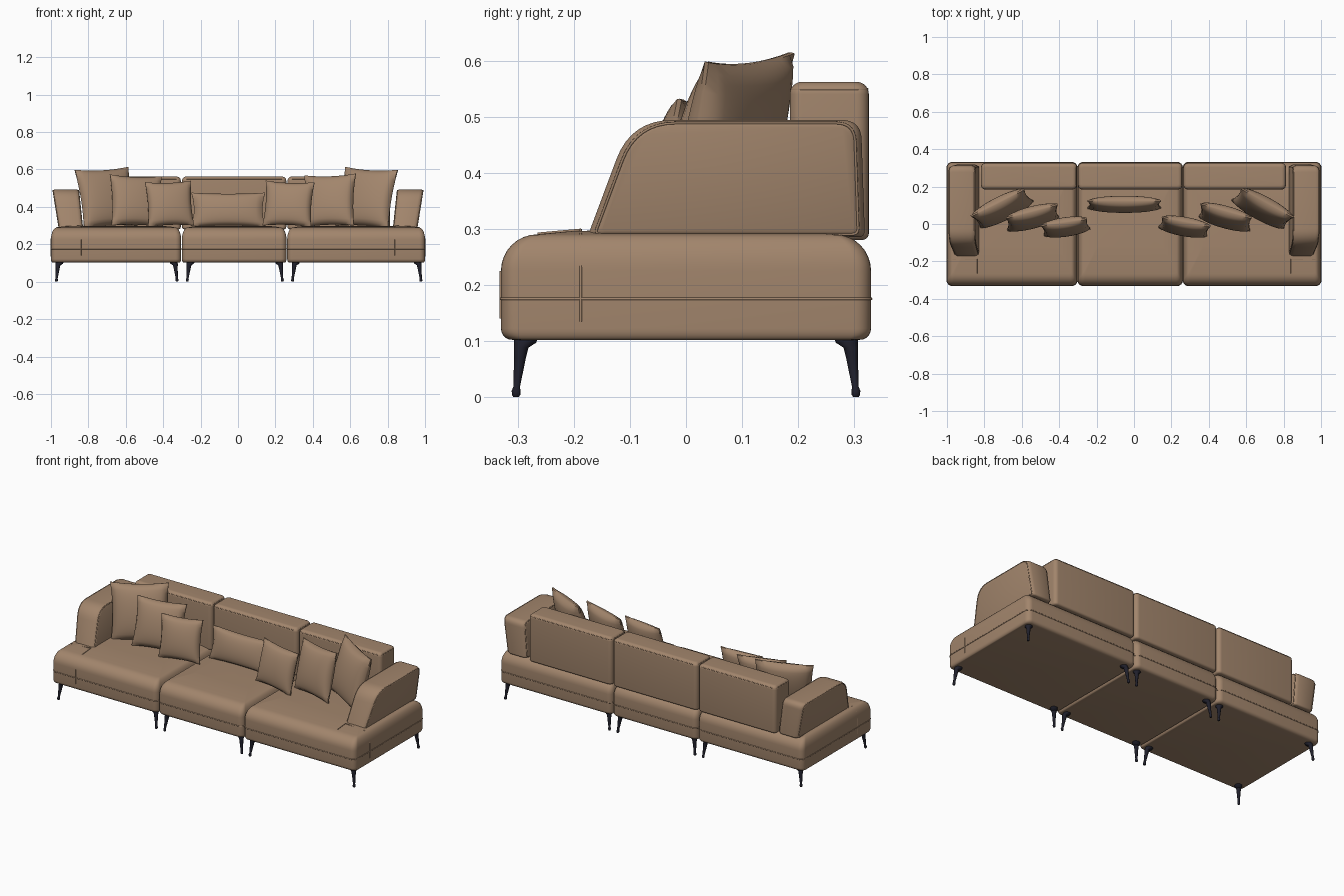
import bpy, bmesh
from math import sin, cos, pi, radians
from mathutils import Matrix, Vector

if "Cube" in bpy.data.objects:
    bpy.data.objects.remove(bpy.data.objects["Cube"])


def material(name, rgb, rough):
    m = bpy.data.materials.new(name)
    m.use_nodes = True
    m.diffuse_color = (*rgb, 1)
    node = m.node_tree.nodes["Principled BSDF"]
    node.inputs["Base Color"].default_value = (*rgb, 1)
    node.inputs["Roughness"].default_value = rough
    return m


FABRIC = material("tan fabric", (0.36, 0.235, 0.15), 0.8)
METAL = material("dark metal", (0.014, 0.014, 0.024), 0.4)


def finish(bm, name, mat, angle=40):
    bmesh.ops.recalc_face_normals(bm, faces=bm.faces)
    for f in bm.faces:
        f.smooth = True
    mesh = bpy.data.meshes.new(name)
    bm.to_mesh(mesh)
    bm.free()
    mesh.set_sharp_from_angle(angle=radians(angle))
    mesh.materials.append(mat)
    ob = bpy.data.objects.new(name, mesh)
    bpy.context.collection.objects.link(ob)
    return ob


def loft(name, rings, mat):
    """Skin a stack of equal-length point rings and cap both ends."""
    bm = bmesh.new()
    rows = [[bm.verts.new(p) for p in ring] for ring in rings]
    n = len(rows[0])
    for a, b in zip(rows, rows[1:]):
        for i in range(n):
            j = (i + 1) % n
            bm.faces.new((a[i], a[j], b[j], b[i]))
    bm.faces.new(rows[0])
    bm.faces.new(rows[-1])
    return finish(bm, name, mat)


def seam(name, points, closed=True, radius=0.0025):
    """Thin stitched piping along a path."""
    cu = bpy.data.curves.new(name, "CURVE")
    cu.dimensions = "3D"
    cu.bevel_depth = radius
    cu.bevel_resolution = 1
    sp = cu.splines.new("POLY")
    sp.points.add(len(points) - 1)
    for p, co in zip(sp.points, points):
        p.co = (*co, 1)
    sp.use_cyclic_u = closed
    cu.materials.append(FABRIC)
    bpy.context.collection.objects.link(bpy.data.objects.new(name, cu))


def round_rect(x0, x1, y0, y1, z, r, steps=6):
    pts = []
    corners = ((x1 - r, y1 - r), (x0 + r, y1 - r), (x0 + r, y0 + r), (x1 - r, y0 + r))
    for k, (cx, cy) in enumerate(corners):
        for s in range(steps + 1):
            a = (k + s / steps) * pi / 2
            pts.append((cx + r * cos(a), cy + r * sin(a), z))
    return pts


def block(name, box, r, top, bottom, squash=1.0, dome=0.0):
    """Upholstered block with separately rounded top, bottom and corners."""
    x0, x1, y0, y1, z0, z1 = box

    def ring(inset, z):
        ix = inset * squash
        return round_rect(x0 + ix, x1 - ix, y0 + inset, y1 - inset, z, max(r - ix * 0.6, 0.006))

    rings = []
    for s in range(6):
        a = s / 5 * pi / 2
        rings.append(ring(bottom * (1 - sin(a)), z0 + bottom * (1 - cos(a))))
    shoulder = z1 - dome
    for s in range(9):
        a = s / 8 * pi / 2
        rings.append(ring(top * (1 - cos(a)), shoulder - top * (1 - sin(a))))
    if dome:
        rings.append(ring(top + 0.06, z1 - dome * 0.3))
        rings.append(ring(top + 0.14, z1))
    return loft(name, rings, FABRIC)


# Seat modules with waist seam
MODULES = {"right": (-1.0, -0.304), "middle": (-0.3, 0.259), "left": (0.263, 1.0)}
for side, (x0, x1) in MODULES.items():
    block(side + "_seat", (x0, x1, -0.33, 0.33, 0.102, 0.298), 0.03, 0.065, 0.02, 0.5, 0.008)
    seam(side + "_seat_seam", round_rect(x0, x1, -0.33, 0.33, 0.175, 0.03))

# Backrests with piping around the top
BACKS = {"right": (-0.818, -0.306), "middle": (-0.299, 0.258), "left": (0.265, 0.812)}
for side, (x0, x1) in BACKS.items():
    block(side + "_backrest", (x0, x1, 0.185, 0.326, 0.28, 0.562), 0.022, 0.022, 0.012)
    seam(side + "_backrest_piping", round_rect(x0 + 0.003, x1 - 0.003, 0.188, 0.323, 0.549, 0.022))


# Armrests: rounded wedge profile (y, z) leaning outwards
def fillet(corners, steps=8):
    pts = []
    n = len(corners)
    for i, (y, z, r) in enumerate(corners):
        p = Vector((y, z))
        a = p + (Vector(corners[i - 1][:2]) - p).normalized() * r
        b = p + (Vector(corners[(i + 1) % n][:2]) - p).normalized() * r
        for s in range(steps + 1):
            t = s / steps
            pts.append(a * (1 - t) ** 2 + p * 2 * t * (1 - t) + b * t * t)
    return pts


ARM = fillet([(-0.176, 0.285, 0.012), (-0.098, 0.494, 0.075), (0.312, 0.494, 0.035), (0.319, 0.285, 0.012)])
ARM_MID = Vector((0.085, 0.385))


def lean(x, z):
    t = (z - 0.285) / 0.21
    return x + t * (0.034 if x > 0.9 else 0.022)


for side, sx in (("right", -1), ("left", 1)):
    rings = []
    for x, k in ((0.828, 0.91), (0.831, 0.95), (0.838, 0.98), (0.85, 1), (0.937, 1),
                 (0.949, 0.98), (0.956, 0.95), (0.959, 0.91)):
        ring = [ARM_MID + (p - ARM_MID) * k for p in ARM]
        rings.append([(sx * lean(x, p.y), p.x, p.y) for p in ring])
    loft(side + "_armrest", rings, FABRIC)
    for label, i in (("inner", 1), ("outer", -2)):
        seam(f"{side}_armrest_{label}_piping", rings[i])
    # Seams on the seat corner in front of the arm
    seam(side + "_corner_front_seam", [(sx * 0.84, -0.33, 0.14), (sx * 0.84, -0.33, 0.225)], False)
    seam(side + "_corner_side_seam", [(sx, -0.188, 0.135), (sx, -0.188, 0.225), (sx * 0.99, -0.188, 0.267),
                                      (sx * 0.967, -0.188, 0.29), (sx * 0.84, -0.188, 0.298)], False)
    seam(side + "_corner_top_seam", [(sx * 0.84, -0.188, 0.298), (sx * 0.84, -0.265, 0.291)], False)

# Legs: splayed, flaring inwards under each module corner
LEG = ((0.106, 0.021, 0.018), (0.097, 0.02, 0.016), (0.088, 0.013, 0.009), (0.07, 0.0105, 0.007),
       (0.018, 0.006, 0.001), (0.011, 0.0078, 0), (0.004, 0.0075, 0), (0, 0.005, 0))
for side, (x0, x1) in MODULES.items():
    for foot_x, dx in ((x0 + 0.029, 1), (x1 - 0.022, -1)):
        for end, foot_y, dy in (("front", -0.303, 1), ("back", 0.303, -1)):
            rings = [[(foot_x + dx * off + r * cos(k * pi / 6), foot_y + dy * off + r * sin(k * pi / 6), z)
                      for k in range(12)] for z, r, off in LEG]
            loft(f"{side}_{end}_leg", rings, METAL)


# Throw pillows: two puffed sheets joined at a pinched edge
def pillow(name, w, h, thick, loc, turn, tilt, roll=0, n=18):
    def sheet_point(i, j, s):
        u, v = 2 * i / n - 1, 2 * j / n - 1
        x = u * (1 - 0.07 * (1 - v * v) * u * u)
        z = v * (1 - 0.07 * (1 - u * u) * v * v)
        puff = (max(1 - u * u, 0) * max(1 - v * v, 0)) ** 0.45
        return (x * w / 2, s * (0.004 + puff * thick / 2), z * h / 2)

    bm = bmesh.new()
    sheets = [[[bm.verts.new(sheet_point(i, j, s)) for j in range(n + 1)] for i in range(n + 1)] for s in (-1, 1)]
    for g in sheets:
        for i in range(n):
            for j in range(n):
                bm.faces.new((g[i][j], g[i + 1][j], g[i + 1][j + 1], g[i][j + 1]))
    # Narrow welt closing the edge
    rim = [(i, 0) for i in range(n)] + [(n, j) for j in range(n)]
    rim += [(n - i, n) for i in range(n)] + [(0, n - j) for j in range(n)]
    f, b = sheets
    for (i, j), (k, m) in zip(rim, rim[1:] + rim[:1]):
        bm.faces.new((f[i][j], f[k][m], b[k][m], b[i][j]))
    ob = finish(bm, name, FABRIC)
    ob.matrix_world = (Matrix.Translation(loc) @ Matrix.Rotation(radians(turn), 4, "Z")
                       @ Matrix.Rotation(radians(-tilt), 4, "X") @ Matrix.Rotation(radians(roll), 4, "Y"))


pillow("right_large_pillow", 0.32, 0.325, 0.1, (-0.705, 0.083, 0.448), 26, 14, -3)
pillow("right_medium_pillow", 0.285, 0.28, 0.09, (-0.543, 0.035, 0.432), 15, 14, 2)
pillow("right_small_pillow", 0.25, 0.245, 0.08, (-0.366, -0.016, 0.416), 8, 13, -2)
pillow("lumbar_pillow", 0.395, 0.185, 0.075, (-0.052, 0.105, 0.385), 0, 12)
pillow("left_small_pillow", 0.265, 0.245, 0.08, (0.27, -0.014, 0.416), -10, 13, 2)
pillow("left_medium_pillow", 0.285, 0.285, 0.09, (0.488, 0.037, 0.434), -16, 14, -2)
pillow("left_large_pillow", 0.32, 0.325, 0.1, (0.688, 0.083, 0.448), -28, 14, 3)
